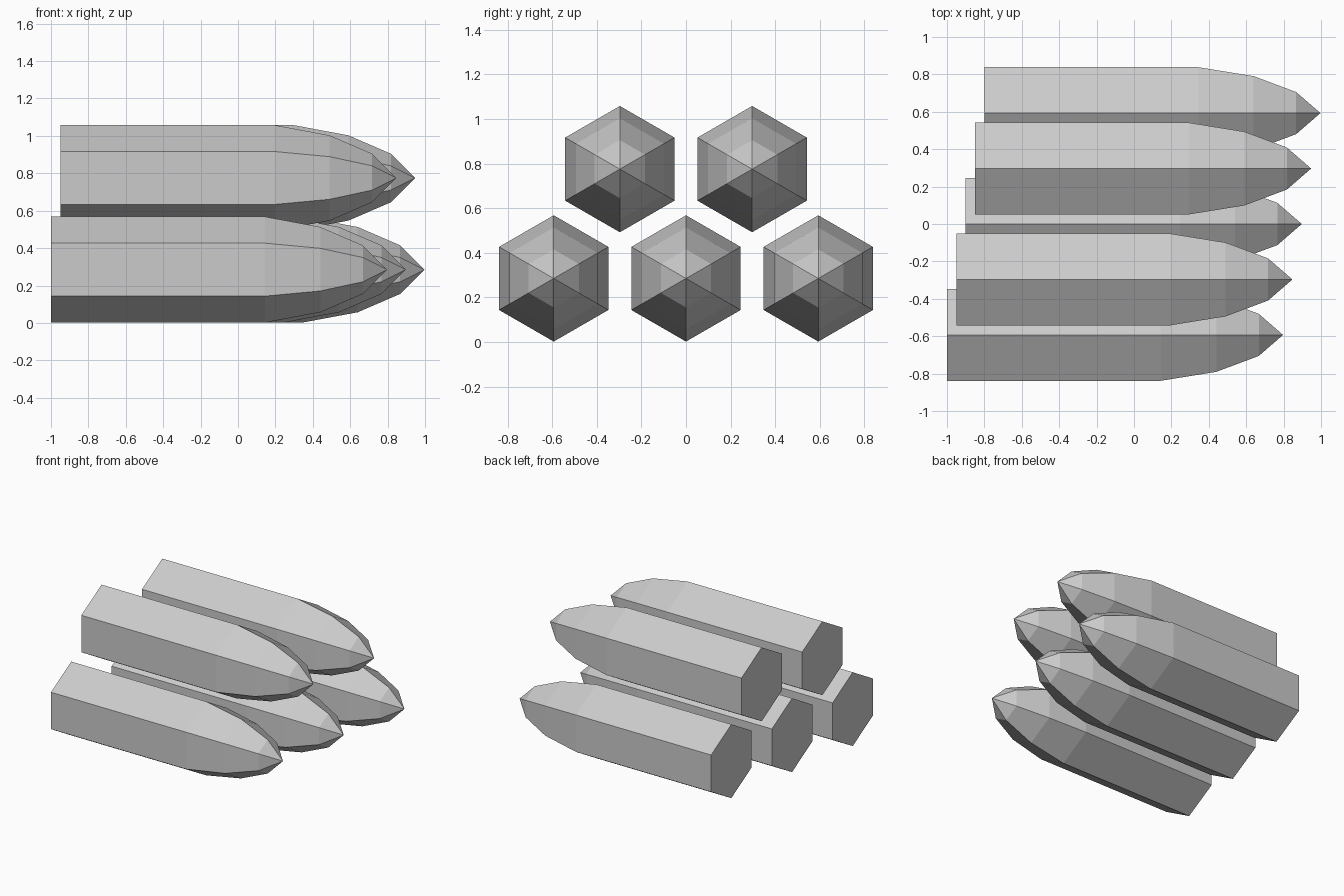
import bpy
import bmesh
from math import cos, sin, pi

cube = bpy.data.objects.get("Cube")
if cube:
    bpy.data.objects.remove(cube, do_unlink=True)

grey = bpy.data.materials.new("plain grey")
grey.use_nodes = True
colour = (0.6, 0.6, 0.6, 1)
grey.diffuse_color = colour
grey.node_tree.nodes["Principled BSDF"].inputs["Base Color"].default_value = colour

SIDES = 6
RADIUS = 0.283
LENGTH = 1.797
# Distance from the flat back end, and radius there
PROFILE = [(0, RADIUS), (1.145, RADIUS), (1.44, 0.228), (1.667, 0.13)]


def shell_mesh():
    """Six-sided shell along +x with a faceted pointed nose."""
    bm = bmesh.new()
    rings = []
    for x, r in PROFILE:
        angles = [pi / 2 + 2 * pi * i / SIDES for i in range(SIDES)]
        rings.append([bm.verts.new((x, r * cos(a), r * sin(a))) for a in angles])
    tip = bm.verts.new((LENGTH, 0, 0))
    bm.faces.new(rings[0])
    for i in range(SIDES):
        j = (i + 1) % SIDES
        for a, b in zip(rings, rings[1:]):
            bm.faces.new((a[i], a[j], b[j], b[i]))
        bm.faces.new((rings[-1][i], rings[-1][j], tip))
    bmesh.ops.recalc_face_normals(bm, faces=bm.faces)
    mesh = bpy.data.meshes.new("shell")
    bm.to_mesh(mesh)
    bm.free()
    mesh.materials.append(grey)
    return mesh


# Staggered stack: even places on the ground row, odd ones on the upper row
mesh = shell_mesh()
for k in range(5):
    row = "upper" if k % 2 else "lower"
    shell = bpy.data.objects.new(f"{row}_shell_{k // 2 + 1}", mesh)
    shell.location = (-1 + 0.05 * k, 0.2965 * (k - 2), 0.775 if k % 2 else 0.285)
    bpy.context.collection.objects.link(shell)
